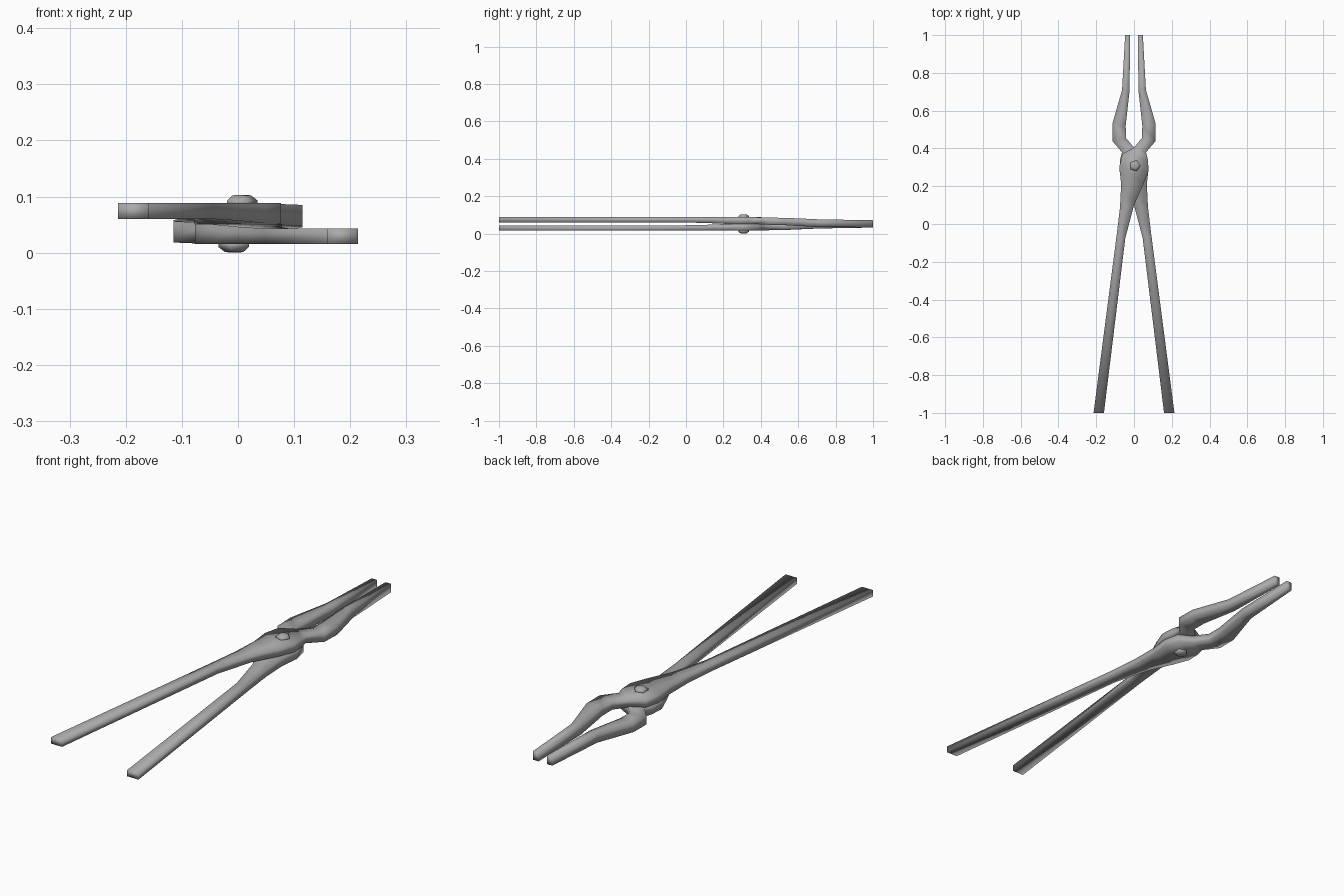
import bpy, bmesh, math

cube = bpy.data.objects.get("Cube")
if cube:
    bpy.data.objects.remove(cube, do_unlink=True)

steel = bpy.data.materials.new("grey_steel")
steel.use_nodes = True
colour = (0.4, 0.4, 0.4, 1)
steel.diffuse_color = colour
steel.node_tree.nodes["Principled BSDF"].inputs["Base Color"].default_value = colour

MID = 0.0515  # height of the plane between the two halves

# Sections of one half: left x, left y, right x, right y, bottom z, top z
SECTIONS = [
    (-0.214, -1.0, -0.159, -1.0, 0.06, 0.088),
    (-0.092, -0.06, -0.046, -0.075, 0.06, 0.088),
    (-0.074, 0.09, 0.0, 0.1, 0.057, 0.088),
    (-0.068, 0.21, 0.05, 0.21, 0.052, 0.088),
    (-0.078, 0.3, 0.077, 0.28, 0.052, 0.088),
    (-0.062, 0.37, 0.074, 0.34, 0.052, 0.088),
    (0.0, 0.405, 0.064, 0.38, 0.05, 0.087),
    (0.042, 0.455, 0.115, 0.44, 0.047, 0.085),
    (0.044, 0.52, 0.115, 0.53, 0.045, 0.084),
    (0.024, 0.7, 0.063, 0.71, 0.035, 0.076),
    (0.02, 1.0, 0.047, 1.0, 0.033, 0.071),
]


def finish(bm, name, flipped):
    """Turn the part half a turn about the long axis if flipped, and link it."""
    if flipped:
        for v in bm.verts:
            v.co.x, v.co.z = -v.co.x, 2 * MID - v.co.z
    bmesh.ops.recalc_face_normals(bm, faces=bm.faces)
    for f in bm.faces:
        f.smooth = True
    mesh = bpy.data.meshes.new(name)
    bm.to_mesh(mesh)
    bm.free()
    mesh.materials.append(steel)
    bpy.context.collection.objects.link(bpy.data.objects.new(name, mesh))


def loft(rings):
    bm = bmesh.new()
    loops = [[bm.verts.new(p) for p in ring] for ring in rings]
    n = len(loops[0])
    for a, b in zip(loops, loops[1:]):
        for i in range(n):
            j = (i + 1) % n
            bm.faces.new((a[i], a[j], b[j], b[i]))
    bm.faces.new(loops[0])
    bm.faces.new(loops[-1])
    return bm


def tong_half(name, flipped):
    rings = [[(lx, ly, lo), (rx, ry, lo), (rx, ry, hi), (lx, ly, hi)]
             for lx, ly, rx, ry, lo, hi in SECTIONS]
    finish(loft(rings), name, flipped)


def rivet_head(name, flipped):
    # Low five-sided dome over the pivot
    rings = []
    for r, z in ((0.03, 0.084), (0.03, 0.093), (0.018, 0.102), (0.006, 0.103)):
        rings.append([(0.005 + r * math.cos(k * math.tau / 5),
                       0.308 + r * math.sin(k * math.tau / 5), z) for k in range(5)])
    finish(loft(rings), name, flipped)


for side, flipped in (("upper", False), ("lower", True)):
    tong_half(side + "_tong_half", flipped)
    rivet_head(side + "_rivet_head", flipped)
